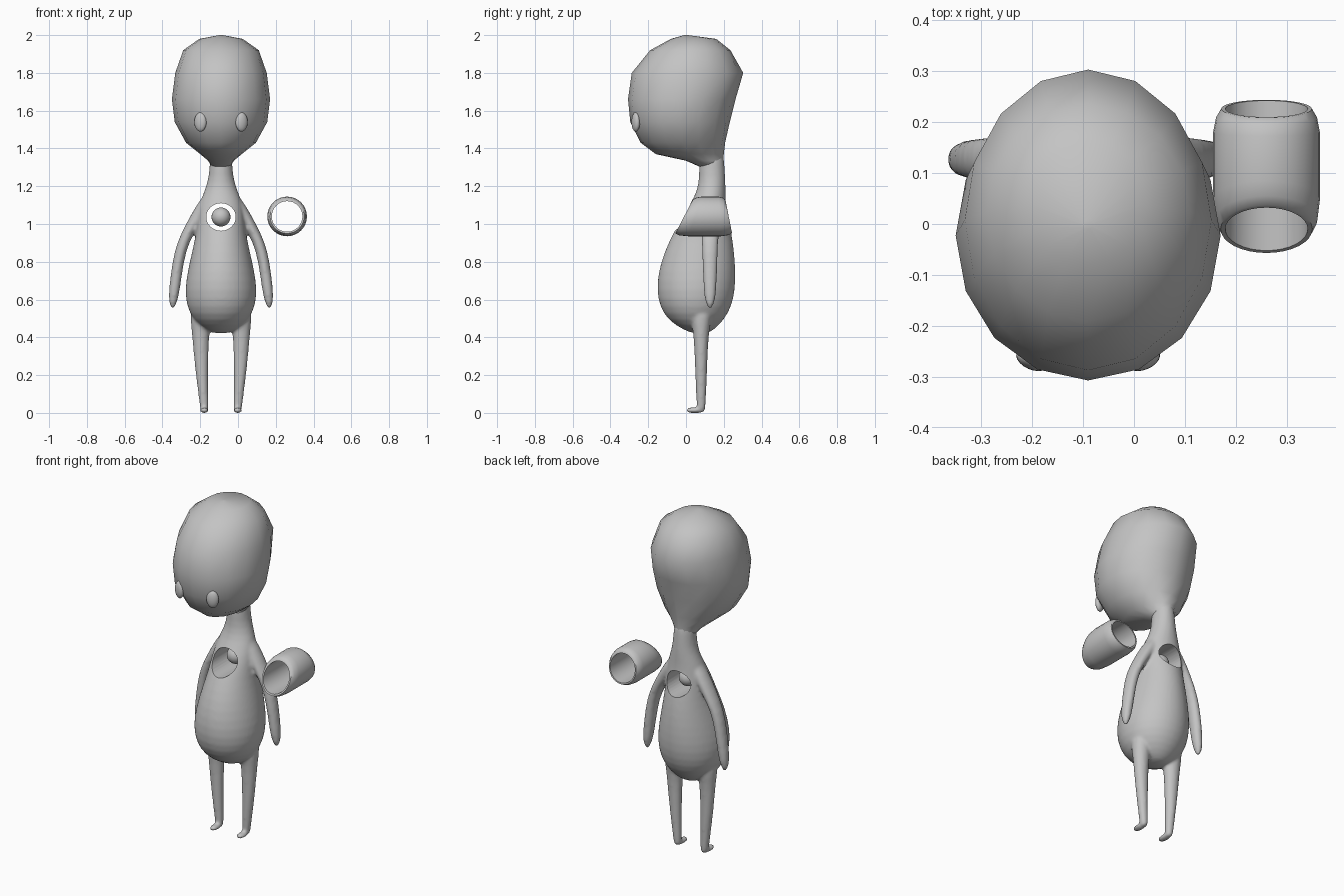
import bpy, bmesh, math
from mathutils import Matrix, Vector

CX = -0.09          # the figure stands left of the loose ring
HOLE_Z = 1.037

cube = bpy.data.objects.get("Cube")
if cube:
    bpy.data.objects.remove(cube, do_unlink=True)

grey = bpy.data.materials.new("plain grey")
grey.use_nodes = True
colour = (0.55, 0.55, 0.55, 1)
grey.diffuse_color = colour
grey.node_tree.nodes["Principled BSDF"].inputs["Base Color"].default_value = colour


def skin(bm, rings, caps=True, closed=False):
    """Bridge rings of points into a surface."""
    loops = [[bm.verts.new(p) for p in ring] for ring in rings]
    n = len(loops[0])
    pairs = list(zip(loops, loops[1:]))
    if closed:
        pairs.append((loops[-1], loops[0]))
    for a, b in pairs:
        for i in range(n):
            j = (i + 1) % n
            bm.faces.new((a[i], a[j], b[j], b[i]))
    if caps and not closed:
        bm.faces.new(loops[0])
        bm.faces.new(loops[-1])


def oval(centre, a, b, n, v=(0, 1, 0)):
    c, v = Vector(centre), Vector(v)
    steps = [2 * math.pi * i / n for i in range(n)]
    return [c + Vector((a * math.sin(t), 0, 0)) + v * b * math.cos(t) for t in steps]


def slices(rows, n):
    """Level ovals from rows of height, front, back and half width."""
    return [oval((CX, (f + k) / 2, z), w, (k - f) / 2, n) for z, f, k, w in rows]


def finish(name, bm, angle=40):
    bmesh.ops.recalc_face_normals(bm, faces=bm.faces)
    mesh = bpy.data.meshes.new(name)
    bm.to_mesh(mesh)
    bm.free()
    mesh.materials.append(grey)
    ob = bpy.data.objects.new(name, mesh)
    bpy.context.collection.objects.link(ob)
    smooth(ob, angle)
    return ob


def smooth(ob, angle):
    bpy.ops.object.select_all(action='DESELECT')
    ob.select_set(True)
    bpy.context.view_layer.objects.active = ob
    bpy.ops.object.shade_smooth_by_angle(angle=math.radians(angle))


# Head: faceted outline, smooth shading
bm = bmesh.new()
skin(bm, slices([
    (2.0, -0.01, 0.01, 0.01), (1.98, -0.08, 0.16, 0.115), (1.92, -0.19, 0.235, 0.2),
    (1.8, -0.287, 0.303, 0.242), (1.66, -0.307, 0.262, 0.26), (1.54, -0.295, 0.232, 0.245),
    (1.43, -0.24, 0.207, 0.185), (1.37, -0.16, 0.2, 0.11), (1.335, 0.0, 0.197, 0.068),
    (1.3, 0.08, 0.195, 0.048)], 16))
finish("head", bm, 80)

# Body, arms and legs, melted into one skin
bm = bmesh.new()
skin(bm, slices([
    (1.4, 0.09, 0.195, 0.05), (1.33, 0.068, 0.203, 0.06), (1.25, 0.07, 0.208, 0.064),
    (1.18, 0.06, 0.21, 0.085), (1.12, 0.03, 0.21, 0.112), (1.04, -0.02, 0.222, 0.125),
    (0.95, -0.07, 0.243, 0.132), (0.85, -0.117, 0.257, 0.155), (0.75, -0.147, 0.264, 0.178),
    (0.65, -0.157, 0.262, 0.193), (0.56, -0.14, 0.242, 0.182), (0.49, -0.095, 0.2, 0.145),
    (0.44, -0.015, 0.15, 0.085), (0.42, 0.04, 0.11, 0.03)], 24))
arm = [(0.05, 1.17, 0.03, 0.04), (0.085, 1.1, 0.048, 0.055), (0.15, 1.0, 0.037, 0.052),
       (0.203, 0.9, 0.033, 0.045), (0.228, 0.8, 0.031, 0.041), (0.247, 0.65, 0.031, 0.036),
       (0.254, 0.59, 0.024, 0.027), (0.256, 0.55, 0.008, 0.009)]
leg = [(0.105, 0.56, 0.065, 0.065), (0.107, 0.47, 0.054, 0.052), (0.108, 0.4, 0.046, 0.04),
       (0.104, 0.25, 0.037, 0.034), (0.094, 0.1, 0.027, 0.028), (0.088, 0.02, 0.024, 0.024),
       (0.088, 0.0, 0.016, 0.018)]
foot = [(0.1, 0.012), (0.06, 0.025), (0.03, 0.025), (0.0, 0.015)]
for side in (-1, 1):
    skin(bm, [oval((CX + side * x, 0.127, z), a, b, 12) for x, z, a, b in arm])
    skin(bm, [oval((CX + side * x, 0.08, z), a, b, 12) for x, z, a, b in leg])
    skin(bm, [oval((CX + side * 0.088, y, 0.014), w, 0.015, 12, (0, 0, 1)) for y, w in foot])
body = finish("body_with_limbs", bm)

# Round opening through the chest
bm = bmesh.new()
skin(bm, [oval((CX, y, HOLE_Z), 0.078, 0.073, 32, (0, 0, 1)) for y in (-0.4, 0.5)])
cutter = finish("chest_cutter", bm)
cutter.hide_render = True

body.modifiers.new("round", 'SUBSURF').levels = 1
melt = body.modifiers.new("melt", 'REMESH')
melt.mode = 'VOXEL'
melt.voxel_size = 0.009
soften = body.modifiers.new("soften", 'SMOOTH')
soften.factor, soften.iterations = 0.5, 5
cut = body.modifiers.new("opening", 'BOOLEAN')
cut.operation, cut.object = 'DIFFERENCE', cutter
shape = bpy.data.meshes.new_from_object(body.evaluated_get(bpy.context.evaluated_depsgraph_get()))
body.modifiers.clear()
body.data = shape
shape.materials.clear()
shape.materials.append(grey)
for face in shape.polygons:
    face.material_index = 0
bpy.data.objects.remove(cutter, do_unlink=True)
smooth(body, 45)

# Ball floating in the opening
bm = bmesh.new()
bmesh.ops.create_uvsphere(bm, u_segments=24, v_segments=16, radius=0.05,
                          matrix=Matrix.Translation((CX, 0.11, HOLE_Z)))
finish("chest_ball", bm)

# Oval eyes set into the face
for side, name in ((-1, "right_eye"), (1, "left_eye")):
    bm = bmesh.new()
    place = (Matrix.Translation((CX + side * 0.109, -0.266, 1.54))
             @ Matrix.Rotation(side * 0.4, 4, 'Z') @ Matrix.Diagonal((0.034, 0.02, 0.051, 1)))
    bmesh.ops.create_uvsphere(bm, u_segments=20, v_segments=12, radius=1, matrix=place)
    finish(name, bm)

# Loose ring beside the figure: a sleeve with slanted ends
bm = bmesh.new()
section = [(0, 0.09), (0.08, 0.1), (0.25, 0.105), (0.8, 0.105), (0.93, 0.099), (1, 0.089),
           (1, 0.081), (0.5, 0.081), (0, 0.081)]
rings = []
for t, r in section:
    ring = oval((0.26, 0, 0), r, r, 32, (0, 0, 1))
    for p in ring:
        front, back = -0.01 + 0.52 * p.z, 0.226 - 0.2 * p.z
        p.y = front + (back - front) * t
        p.z += 1.04
    rings.append(ring)
skin(bm, rings, closed=True)
finish("loose_sleeve", bm, 50)
